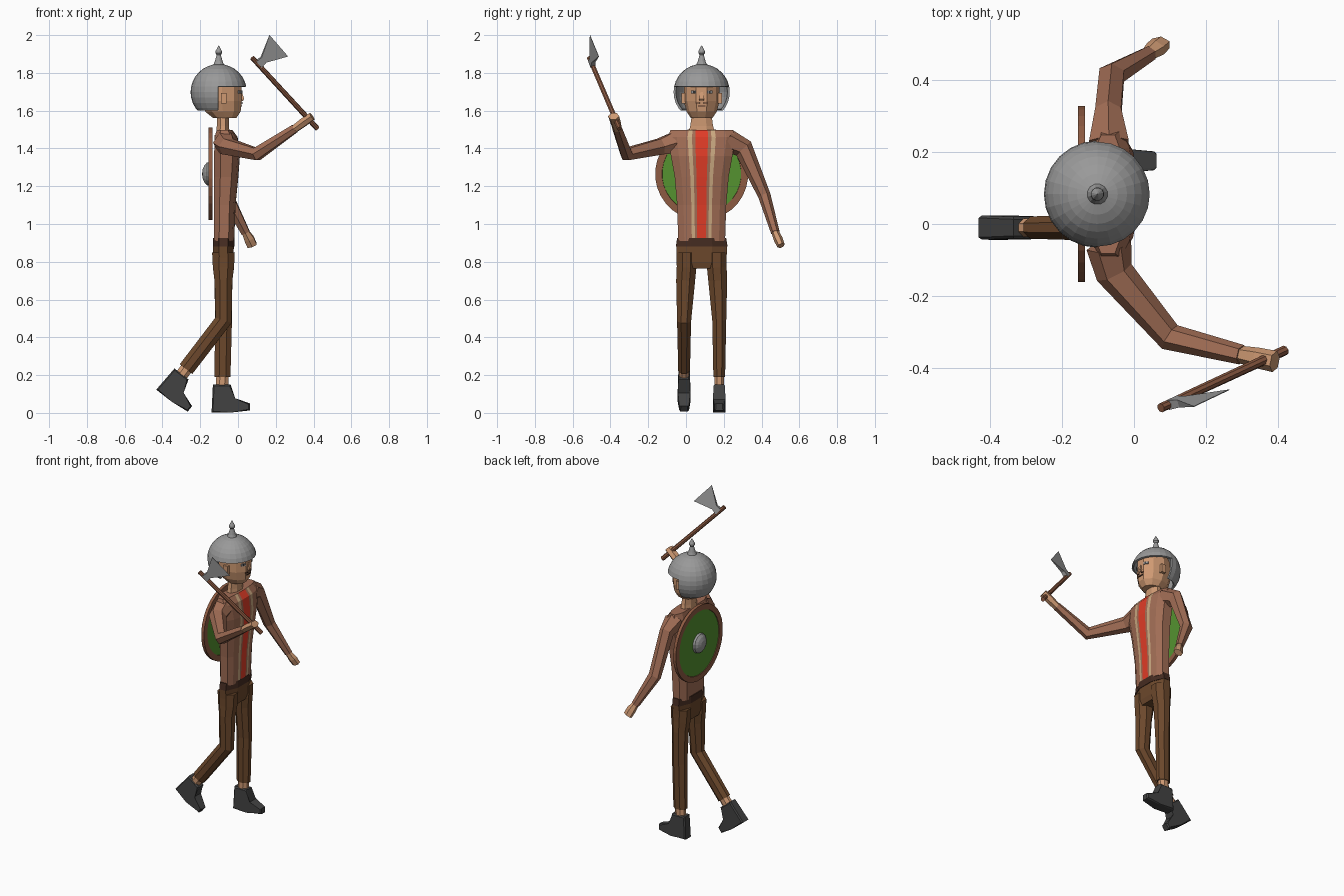
import bpy, bmesh, math
from mathutils import Vector, Matrix

if "Cube" in bpy.data.objects:
    bpy.data.objects.remove(bpy.data.objects["Cube"])

V = Vector
X, Z = V((1, 0, 0)), V((0, 0, 1))
CY = 0.083          # body centre line (the figure faces +x)


def material(name, rgb):
    m = bpy.data.materials.new(name)
    m.diffuse_color = (*rgb, 1)
    m.use_nodes = True
    m.node_tree.nodes["Principled BSDF"].inputs["Base Color"].default_value = m.diffuse_color
    return m


SHIRT = material("shirt_brown", (0.36, 0.155, 0.092))
SKIN = material("skin", (0.62, 0.32, 0.17))
PANTS = material("trouser_brown", (0.15, 0.065, 0.025))
BELT = material("belt_dark_brown", (0.06, 0.025, 0.015))
BOOT = material("boot_charcoal", (0.055, 0.055, 0.055))
STEEL = material("steel_grey", (0.32, 0.32, 0.32))
GREEN = material("shield_green", (0.09, 0.29, 0.03))
WOOD = material("wood", (0.27, 0.105, 0.055))
RED = material("red_stripe", (0.75, 0.045, 0.02))
TAN = material("tan_stripe", (0.6, 0.4, 0.22))


def finish(name, bm, *mats):
    bmesh.ops.recalc_face_normals(bm, faces=bm.faces)
    me = bpy.data.meshes.new(name)
    bm.to_mesh(me)
    bm.free()
    for m in mats:
        me.materials.append(m)
    ob = bpy.data.objects.new(name, me)
    bpy.context.collection.objects.link(ob)
    return ob


def poly(n):
    """Regular section with flats touching +-1."""
    k = 1 / math.cos(math.pi / n)
    return [(k * math.cos((i + .5) * math.tau / n), k * math.sin((i + .5) * math.tau / n))
            for i in range(n)]


def loft(rings, sect, ref=X, axis=None, seg_mat=None):
    """Skin rings (centre, half u, half v); u follows ref, v is across it."""
    bm = bmesh.new()
    pts = [V(r[0]) for r in rings]
    loops = []
    for i, (_, a, b) in enumerate(rings):
        if axis:
            t = axis
        else:
            t = V()
            if i:
                t += (pts[i] - pts[i - 1]).normalized()
            if i < len(pts) - 1:
                t += (pts[i + 1] - pts[i]).normalized()
            t.normalize()
        u = (ref - t * ref.dot(t)).normalized()
        v = t.cross(u)
        loops.append([bm.verts.new(pts[i] + u * a * p + v * b * q) for p, q in sect])
    n = len(sect)
    for A, B in zip(loops, loops[1:]):
        for k in range(n):
            f = bm.faces.new((A[k], A[(k + 1) % n], B[(k + 1) % n], B[k]))
            if seg_mat:
                f.material_index = seg_mat.get(k, 0)
    return bm, [bm.faces.new(loops[0]), bm.faces.new(loops[-1])]


def tube(name, rings, mat, n=8, **kw):
    return finish(name, loft(rings, poly(n), **kw)[0], mat)


def plate(name, loc, size, mat, rot=0):
    bm = bmesh.new()
    bmesh.ops.create_cube(bm, size=1, matrix=Matrix.Translation(loc) @
                          Matrix.Rotation(rot, 4, 'Z') @ Matrix.Diagonal((*size, 1)))
    return finish(name, bm, mat)


# torso, with stripes running down the front segments
half = [(1, .19), (.99, .29), (.96, .42), (.82, .74), (.45, 1), (-.45, 1), (-.95, .7)]
section = half + [(u, -v) for u, v in reversed(half)]
torso = [(.91, -.13, -.02, .124), (1.1, -.13, -.013, .13), (1.25, -.13, .002, .143),
         (1.36, -.13, .01, .163), (1.46, -.127, -.002, .178), (1.498, -.115, -.03, .165)]
bm, _ = loft([((((bk + fr) / 2), CY, z), (fr - bk) / 2, hy) for z, bk, fr, hy in torso],
             section, axis=Z, seg_mat={13: 1, 1: 2, 11: 2})
finish("shirt_body", bm, SHIRT, RED, TAN)

# sleeves and hands
arms = {
    "raised": ([((-.07, -.06, 1.43), .055, .055), ((-.055, -.135, 1.41), .042, .046),
                ((.10, -.315, 1.37), .033, .034), ((.30, -.364, 1.505), .022, .024)],
               [((.295, -.363, 1.5), .019, .021), ((.345, -.373, 1.537), .022, .025),
                ((.392, -.383, 1.57), .02, .026)]),
    "lowered": ([((-.07, .22, 1.44), .055, .055), ((-.072, .305, 1.40), .036, .046),
                 ((-.062, .415, 1.15), .035, .029), ((.04, .473, .955), .022, .02)],
                [((.038, .471, .96), .018, .017), ((.06, .488, .92), .026, .021),
                 ((.075, .503, .885), .026, .018)]),
}
for side, (sleeve, hand) in arms.items():
    ref = Z if side == "raised" else X
    tube(side + "_sleeve", sleeve, SHIRT, 6, ref=ref)
    tube(side + "_hand", hand, SKIN, 6, ref=ref)

# hips and belt
tube("hips", [((-.077, CY, .765), .045, .10), ((-.077, CY, .80), .053, .131),
              ((-.077, CY, .89), .055, .135)], PANTS, axis=Z)
tube("belt", [((-.076, CY, .88), .057, .137), ((-.076, CY, .925), .057, .13)], BELT, axis=Z)

# trouser legs and ankles: one standing, one bent back at the knee
ry, ly = -.01, .176
thigh = [(.85, .06, .052), (.77, .056, .052), (.70, .047, .05)]
for side, y, s in (("left", ly, 1), ("right", ry, -1)):
    rings = [((-.077, CY + s * d, z), a, b) for (z, a, b), d in zip(thigh, (.08, .08, .085))]
    rings.append(((-.077, y, .49), .045, .037))
    if s > 0:
        ankle, top = V((-.082, y, .19)), V((-.085, y, .14))
    else:
        ankle, top = V((-.275, y, .232)), V((-.304, y, .193))
    rings.append((ankle, .042, .031))
    tube(side + "_trouser_leg", rings, PANTS)
    tube(side + "_ankle", [(ankle.lerp(top, -.3), .033, .026), (top, .033, .026)], SKIN)

# boots: side profile (x, z, half width) measured from the boot top
profile = [(-.046, 0, .03), (.048, 0, .03), (.066, -.078, .034), (.15, -.1, .024),
           (.15, -.137, .026), (.05, -.148, .034), (-.053, -.148, .034)]
poses = {"left": Matrix.Translation((-.087, ly, .15)),
         "right": Matrix.Translation((-.30, ry, .207)) @ Matrix.Rotation(math.radians(38), 4, 'Y')}
for side, pose in poses.items():
    bm = bmesh.new()
    L, R = ([bm.verts.new((x, s * w, z)) for x, z, w in profile] for s in (-1, 1))
    bm.faces.new(L)
    bm.faces.new(R)
    for k in range(len(profile)):
        j = (k + 1) % len(profile)
        bm.faces.new((L[k], L[j], R[j], R[k]))
    bmesh.ops.bevel(bm, geom=[e for f in bm.faces if len(f.verts) > 4 for e in f.edges],
                    offset=.007, segments=1, affect='EDGES')
    bm.transform(pose)
    finish(side + "_boot", bm, BOOT)

# neck and head
tube("neck", [((-.08, CY, 1.48), .036, .07), ((-.08, CY, 1.52), .032, .06),
              ((-.08, CY, 1.58), .032, .052)], SKIN, axis=Z)
tube("head", [((-.07, CY, 1.56), .06, .054), ((-.08, CY, 1.595), .094, .076),
              ((-.085, CY, 1.65), .105, .09), ((-.085, CY, 1.74), .103, .09),
              ((-.09, CY, 1.80), .07, .07)], SKIN, 10, axis=Z)

# face details
tube("nose", [((.016, CY, 1.70), .005, .006), ((.02, CY, 1.662), .013, .014),
              ((.018, CY, 1.65), .006, .01)], SKIN, 4, axis=Z)
plate("mouth", (.018, CY, 1.625), (.008, .04, .007), BELT)
for s in (-1, 1):
    plate("moustache", (.016, CY + s * .02, 1.641), (.014, .022, .007), BELT, s * .25)
    plate("eye", (.011, CY + s * .042, 1.698), (.008, .03, .015), STEEL, s * .6)
    plate("pupil", (.013, CY + s * .041, 1.698), (.008, .009, .013), BOOT, s * .6)
    plate("ear", (-.075, CY + s * .096, 1.665), (.03, .022, .055), SKIN)

# helmet: sphere with the neck and face openings cut out
bm = bmesh.new()
HC = V((-.102, CY, 1.698))
bmesh.ops.create_uvsphere(bm, u_segments=24, v_segments=16, radius=.149,
                          matrix=Matrix.Translation(HC))


def cut(co, no, clear=False):
    bmesh.ops.bisect_plane(bm, geom=bm.verts[:] + bm.edges[:] + bm.faces[:],
                           plane_co=co, plane_no=no, clear_inner=clear)


cut((0, 0, 1.60), Z, True)
cut((0, 0, 1.728), Z)
cut((-.105, 0, 0), X)
face_hole = [f for f in bm.faces if f.calc_center_median().x > -.105
             and f.calc_center_median().z < 1.728]
bmesh.ops.delete(bm, geom=face_hole, context='FACES')
helmet = finish("helmet", bm, STEEL)
mod = helmet.modifiers.new("thickness", 'SOLIDIFY')
mod.thickness, mod.offset = .012, -1
tube("helmet_spike", [((HC.x, CY, z), r, r) for z, r in
     ((1.835, .032), (1.86, .021), (1.895, .011), (1.905, .018), (1.915, .017), (1.946, .001))],
     STEEL, 12, axis=Z)

# round shield on the back: wooden rim, green inset on both sides, steel boss
bm, caps = loft([((-.156, CY, 1.265), .245, .245), ((-.136, CY, 1.265), .245, .245)],
                poly(32), ref=Z, axis=X)
bmesh.ops.recalc_face_normals(bm, faces=bm.faces)
bmesh.ops.inset_individual(bm, faces=caps, thickness=.036)
bmesh.ops.inset_individual(bm, faces=caps, thickness=.001, depth=-.004)
for f in caps:
    f.material_index = 1
finish("shield", bm, WOOD, GREEN)
tube("shield_boss", [((x, CY, 1.265), r, r) for x, r in
     ((-.148, .064), (-.165, .06), (-.178, .045), (-.187, .024), (-.19, .002))],
     STEEL, 16, ref=Z, axis=X)

# axe
top, bottom = V((.075, -.512, 1.88)), V((.42, -.352, 1.505))
d = (bottom - top).normalized()
tube("axe_handle", [(top, .012, .012), (bottom, .013, .013)], WOOD, 8)
P, edge = V((.108, -.498, 1.845)), V((.216, -.485, 1.944))
tube("axe_blade", [(P, .022, .014), (P.lerp(edge, .25), .019, .011), (edge, .079, .001)],
     STEEL, 4, ref=d)
